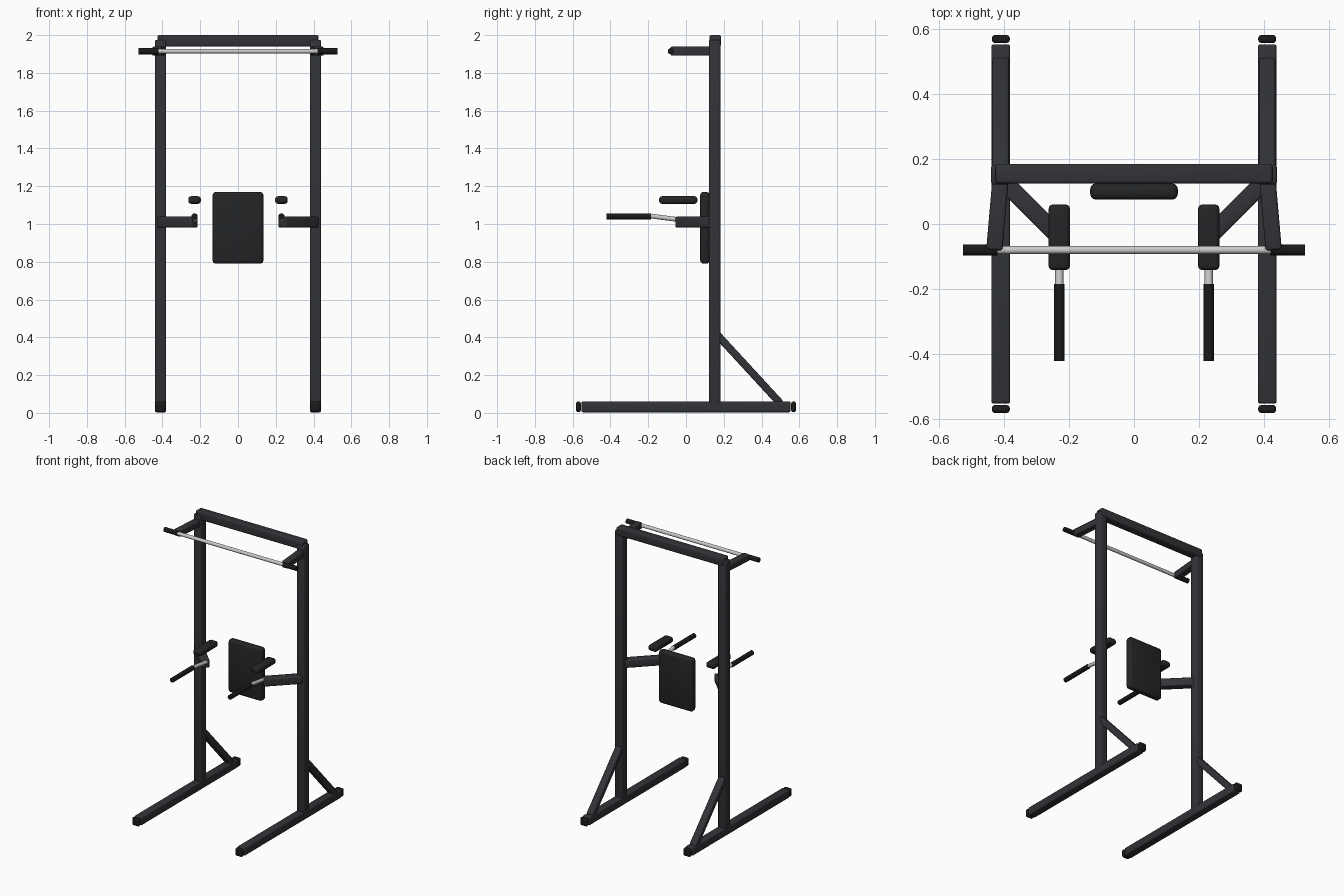
import bpy, bmesh
from mathutils import Vector, Matrix

if "Cube" in bpy.data.objects:
    bpy.data.objects.remove(bpy.data.objects["Cube"])


def mat(name, rgb):
    m = bpy.data.materials.new(name)
    m.diffuse_color = (*rgb, 1)
    m.use_nodes = True
    m.node_tree.nodes["Principled BSDF"].inputs["Base Color"].default_value = m.diffuse_color
    return m


FRAME = mat("frame_paint", (0.032, 0.033, 0.038))
PAD = mat("pad_vinyl", (0.017, 0.018, 0.019))
GRIP = mat("grip_rubber", (0.01, 0.01, 0.011))
STEEL = mat("steel", (0.7, 0.7, 0.72))


def finish(bm, name, material):
    me = bpy.data.meshes.new(name)
    bmesh.ops.recalc_face_normals(bm, faces=bm.faces)
    bm.to_mesh(me)
    bm.free()
    ob = bpy.data.objects.new(name, me)
    bpy.context.collection.objects.link(ob)
    me.materials.append(material)
    bpy.context.view_layer.objects.active = ob
    ob.select_set(True)
    bpy.ops.object.shade_smooth_by_angle(angle=0.6)
    ob.select_set(False)
    return ob


def frame_matrix(a, b):
    # local z runs from a to b, local y stays as upright as possible
    d = (b - a).normalized()
    side = d.cross(Vector((0, 1, 0) if abs(d.z) > 0.99 else (0, 0, 1))).normalized()
    m = Matrix((side, d.cross(side), d)).transposed().to_4x4()
    m.translation = (a + b) / 2
    return m


def beam(name, a, b, w, h, bevel=0.008, material=FRAME):
    a, b = Vector(a), Vector(b)
    bm = bmesh.new()
    bmesh.ops.create_cube(bm, size=1)
    bmesh.ops.scale(bm, vec=(w, h, (b - a).length), verts=bm.verts)
    bmesh.ops.bevel(bm, geom=bm.edges[:], offset=bevel, segments=3, profile=0.5,
                    affect='EDGES', clamp_overlap=True)
    bm.transform(frame_matrix(a, b))
    return finish(bm, name, material)


def rod(name, a, b, r, material):
    a, b = Vector(a), Vector(b)
    bm = bmesh.new()
    bmesh.ops.create_cone(bm, cap_ends=True, segments=24, radius1=r, radius2=r,
                          depth=(b - a).length)
    bm.transform(frame_matrix(a, b))
    return finish(bm, name, material)


for s, n in ((-1, "left"), (1, "right")):
    x = 0.41 * s
    # base, post and rear brace
    beam(n + "_base_rail", (x, -0.553, 0.032), (x, 0.553, 0.032), 0.058, 0.058)
    for e, en in ((-1, "front"), (1, "rear")):
        beam(f"{n}_{en}_end_cap", (x, 0.557 * e, 0.032), (x, 0.582 * e, 0.032),
             0.055, 0.056, 0.01, GRIP)
    beam(n + "_upright", (x, 0.152, 0.04), (x, 0.152, 1.975), 0.06, 0.06)
    beam(n + "_rear_brace", (x, 0.15, 0.43), (x, 0.50, 0.05), 0.05, 0.04)

    # pull-up bar bracket and outer grip
    beam(n + "_bar_bracket", (x, 0.15, 1.915), (0.43 * s, -0.08, 1.915), 0.05, 0.048)
    rod(n + "_bar_grip", (0.42 * s, -0.08, 1.915), (0.526 * s, -0.08, 1.915), 0.0165, GRIP)

    # dip arm, bent handle, handle grip and forearm pad
    hx = 0.23 * s
    beam(n + "_dip_arm", (x, 0.14, 1.01), (hx, -0.04, 1.01), 0.055, 0.058)
    rod(n + "_handle_stem", (hx, -0.03, 1.022), (hx, -0.20, 1.044), 0.0125, STEEL)
    rod(n + "_handle_grip", (hx, -0.185, 1.04), (hx, -0.422, 1.04), 0.0165, GRIP)
    beam(n + "_forearm_pad", (hx, -0.142, 1.127), (hx, 0.06, 1.127), 0.066, 0.04, 0.014, PAD)

# top cross beam, pull-up bar and backrest
beam("top_crossbeam", (-0.426, 0.155, 1.97), (0.426, 0.155, 1.97), 0.06, 0.06)
rod("pull_up_bar", (-0.426, -0.08, 1.915), (0.426, -0.08, 1.915), 0.0125, STEEL)
beam("backrest_pad", (0, 0.1, 0.79), (0, 0.1, 1.17), 0.27, 0.05, 0.018, PAD)
